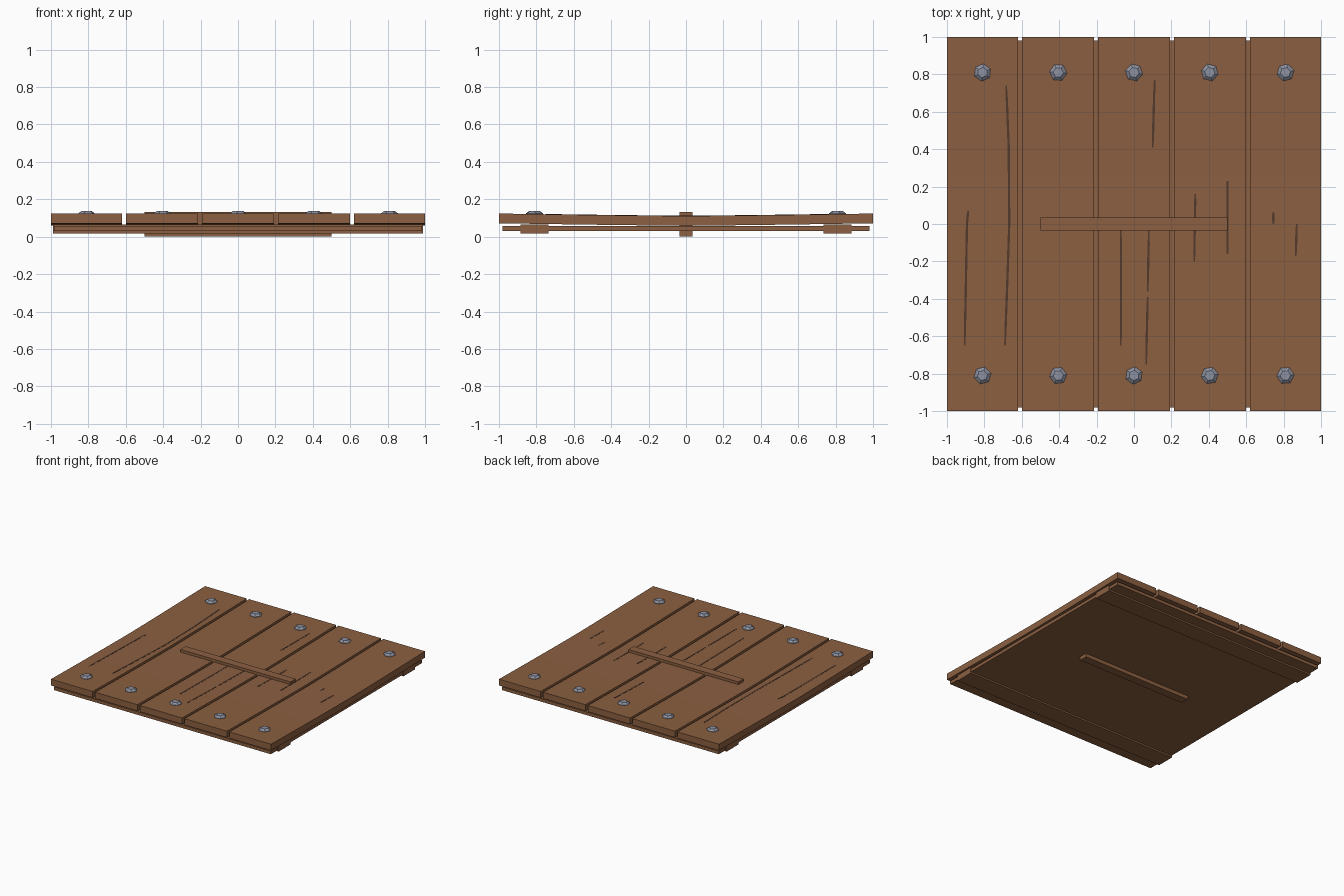
import bpy, bmesh, math, random

random.seed(4)
cube = bpy.data.objects.get("Cube")
if cube:
    bpy.data.objects.remove(cube, do_unlink=True)


def material(name, rgb):
    m = bpy.data.materials.new(name)
    m.use_nodes = True
    m.diffuse_color = (*rgb, 1)
    m.node_tree.nodes["Principled BSDF"].inputs["Base Color"].default_value = (*rgb, 1)
    return m


wood = material("brown wood", (0.26, 0.116, 0.053))
dark = material("dark crack", (0.085, 0.042, 0.024))
steel = material("grey steel", (0.27, 0.29, 0.36))


def finish(name, bm, mat):
    bmesh.ops.recalc_face_normals(bm, faces=bm.faces)
    mesh = bpy.data.meshes.new(name)
    bm.to_mesh(mesh)
    bm.free()
    mesh.materials.append(mat)
    obj = bpy.data.objects.new(name, mesh)
    bpy.context.collection.objects.link(obj)
    return obj


def box(name, x, y, z, mat):
    """Box from (low, high) ranges."""
    bm = bmesh.new()
    bmesh.ops.create_cube(bm, size=1)
    for v in bm.verts:
        for i, (lo, hi) in enumerate((x, y, z)):
            v.co[i] = hi if v.co[i] > 0 else lo
    return finish(name, bm, mat)


def top_z(y):
    """Planks sag slightly towards the middle."""
    return 0.111 + 0.013 * abs(y) ** 1.3


def strip(name, stations, bottom, top, mat):
    """Solid strip through (x_low, x_high, y) stations."""
    bm = bmesh.new()
    rings = []
    for a, b, y in stations:
        lo, hi = bottom(y), top(y)
        rings.append([bm.verts.new(p) for p in
                      ((a, y, lo), (b, y, lo), (b, y, hi), (a, y, hi))])
    for r, s in zip(rings, rings[1:]):
        for i in range(4):
            j = (i + 1) % 4
            bm.faces.new((r[i], r[j], s[j], s[i]))
    bm.faces.new(rings[0])
    bm.faces.new(rings[-1])
    return finish(name, bm, mat)


# Sagging top planks
edges = [-1, -0.61, -0.203, 0.203, 0.61, 1]
rows = [i / 4 for i in range(-4, 5)]
for n, (a, b) in enumerate(zip(edges, edges[1:])):
    a += 0.011 if n > 0 else 0
    b -= 0.011 if n < 4 else 0
    strip(f"plank_{n + 1}", [(a, b, y) for y in rows],
          lambda y: top_z(y) - 0.052, top_z, wood)

# Backing board, cross battens and centre bar
box("backing_board", (-0.985, 0.985), (-0.98, 0.98), (0.03, 0.056), wood)
for side, label in ((-1, "front"), (1, "back")):
    y = 0.81 * side
    box(f"{label}_batten", (-0.99, 0.99), (y - 0.076, y + 0.076), (0.017, 0.064), wood)
box("centre_bar", (-0.5, 0.5), (-0.034, 0.034), (0, 0.133), wood)

# Hexagonal bolts with bevelled heads
for side, label in ((-1, "front"), (1, "back")):
    for i in range(5):
        bm = bmesh.new()
        turn = random.uniform(0, math.pi / 3)
        levels = []
        for r, z in ((0.047, 0.1), (0.047, 0.124), (0.028, 0.138)):
            levels.append([bm.verts.new((r * math.cos(turn + k * math.pi / 3),
                                         r * math.sin(turn + k * math.pi / 3), z))
                           for k in range(6)])
        for low, high in zip(levels, levels[1:]):
            for k in range(6):
                j = (k + 1) % 6
                bm.faces.new((low[k], low[j], high[j], high[k]))
        bm.faces.new(levels[0])
        bm.faces.new(levels[-1])
        bolt = finish(f"{label}_bolt_{i + 1}", bm, steel)
        bolt.location = (0.405 * (i - 2), 0.81 * side, 0)

# Thin dark cracks along the grain
cracks = [
    [(-0.887, 0.07), (-0.893, 0), (-0.905, -0.65)],
    [(-0.683, 0.74), (-0.67, 0.42), (-0.667, 0), (-0.677, -0.3), (-0.69, -0.65)],
    [(0.11, 0.77), (0.1, 0.41)],
    [(-0.07, -0.03), (-0.07, -0.65)],
    [(0.08, -0.03), (0.073, -0.36)],
    [(0.073, -0.39), (0.065, -0.75)],
    [(0.328, 0.16), (0.325, 0), (0.322, -0.2)],
    [(0.5, 0.23), (0.5, 0), (0.5, -0.16)],
    [(0.745, 0.065), (0.745, 0)],
    [(0.87, 0), (0.865, -0.17)],
]
for n, path in enumerate(cracks):
    stations = []
    for (xa, ya), (xb, yb) in zip(path, path[1:]):
        for k in range(4):
            t = k / 4
            stations.append((xa + (xb - xa) * t, ya + (yb - ya) * t))
    stations.append(path[-1])
    last = len(stations) - 1
    shape = [(x - w, x + w, y) for i, (x, y) in enumerate(stations)
             for w in [0.004 if i in (0, last) else 0.006]]
    strip(f"crack_{n + 1}", shape, lambda y: top_z(y) - 0.003,
          lambda y: top_z(y) + 0.0015, dark)
